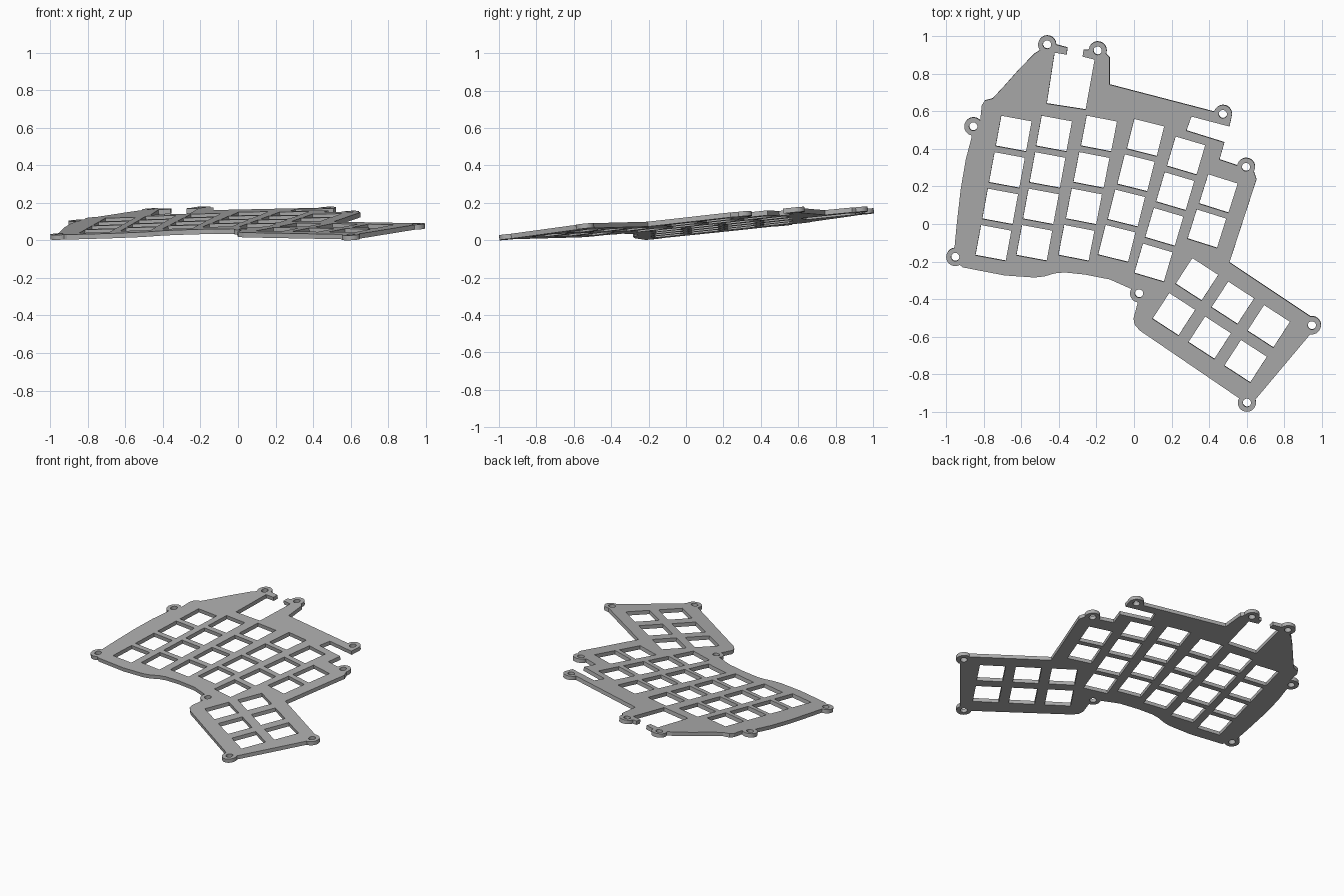
import bpy, bmesh
from math import sin, cos, radians
from mathutils import Matrix, Vector

cube = bpy.data.objects.get("Cube")
if cube:
    bpy.data.objects.remove(cube, do_unlink=True)

THICK = 0.026
SLOPE_X, SLOPE_Y, LIFT = 0.047, 0.097, 0.094
EYELET, SCREW, KEY = 0.048, 0.022, 0.164

grey = bpy.data.materials.new("plain grey")
grey.use_nodes = True
tone = (0.42, 0.42, 0.42, 1)
grey.diffuse_color = tone
grey.node_tree.nodes["Principled BSDF"].inputs["Base Color"].default_value = tone

screw_centres = []


def arc(centre, radius, start, end, steps):
    """Clockwise arc between two angles in degrees."""
    return [(centre[0] + radius * cos(radians(start + (end - start) * i / steps)),
             centre[1] + radius * sin(radians(start + (end - start) * i / steps)))
            for i in range(steps + 1)]


def eyelet(x, y, start, end):
    """Rounded screw lug forming part of the outline."""
    screw_centres.append((x, y))
    return arc((x, y), EYELET, start, end, 20)


def key_hole(x, y, angle):
    turn = Matrix.Rotation(radians(angle), 2)
    h = KEY / 2
    return [tuple(Vector((x, y)) + turn @ Vector(c))
            for c in ((-h, -h), (h, -h), (h, h), (-h, h))]


# Outer edge, clockwise from the back left lug
outline = (
    eyelet(-.463, .955, 218, 0)
    + [(-.354, .939), (-.359, .902), (-.423, .912), (-.465, .641),
       (-.258, .609), (-.21, .875), (-.274, .891), (-.269, .928)]
    + eyelet(-.194, .923, 175, -20)
    + [(-.13, .886), (-.13, .742)]
    + eyelet(.473, .585, 165, -10)
    + [(.508, .519), (.306, .572), (.279, .497), (.481, .434), (.455, .343)]
    + eyelet(.596, .303, 170, -30)
    + [(.652, .237), (.508, -.205)]
    # thumb section
    + eyelet(.947, -.54, 100, -100)
    + eyelet(.601, -.952, 20, -210)
    + [(.03, -.567), (.003, -.535), (-.003, -.503), (.02, -.418)]
    + eyelet(.027, -.37, 255, 150)
    # curved front edge
    + [(-.13, -.295), (-.263, -.269), (-.37, -.258), (-.423, -.263),
       (-.476, -.279), (-.53, -.285), (-.689, -.274), (-.912, -.231)]
    + eyelet(-.952, -.176, 300, 95)
    # outer side
    + [(-.944, 0), (-.923, .184), (-.896, .343), (-.864, .465)]
    + eyelet(-.856, .519, 260, 40)
    + [(-.811, .63), (-.795, .657), (-.753, .668), (-.689, .737),
       (-.609, .827), (-.53, .907)]
)

# Key columns: rear hole centre, step to the next hole, count, hole angle
columns = [
    (-.641, .481, -.036, -.194, 4, -10.5),
    (-.426, .481, -.035, -.194, 4, -10.5),
    (-.187, .481, -.04, -.194, 4, -11),
    (.061, .46, -.051, -.188, 4, -14),
    (.277, .364, -.058, -.19, 4, -16.5),
    (.449, .162, -.061, -.187, 2, -17.5),
    (.335, -.295, .191, -.125, 3, -33),
    (.212, -.481, .191, -.125, 3, -33),
]
loops = [outline]
for x, y, dx, dy, count, angle in columns:
    loops += [key_hole(x + dx * i, y + dy * i, angle) for i in range(count)]
loops += [arc(c, SCREW, 360, 0, 20)[:-1] for c in screw_centres]

# Flat filled profile with holes, extruded
profile = bpy.data.curves.new("plate_profile", "CURVE")
profile.dimensions = "2D"
profile.fill_mode = "BOTH"
profile.extrude = THICK / 2
for loop in loops:
    spline = profile.splines.new("POLY")
    spline.points.add(len(loop) - 1)
    for point, (x, y) in zip(spline.points, loop):
        point.co = (x, y, 0, 1)
    spline.use_cyclic_u = True
source = bpy.data.objects.new("plate_profile", profile)
bpy.context.scene.collection.objects.link(source)
bpy.context.view_layer.update()
evaluated = source.evaluated_get(bpy.context.evaluated_depsgraph_get())
mesh = bpy.data.meshes.new_from_object(evaluated)
bpy.data.objects.remove(source, do_unlink=True)

# Tilt the plate, keeping its walls square to its top face
bm = bmesh.new()
bm.from_mesh(mesh)
bmesh.ops.remove_doubles(bm, verts=bm.verts, dist=0.0002)
for v in bm.verts:
    below = THICK / 2 - v.co.z
    x, y = v.co.x, v.co.y
    v.co = (x + SLOPE_X * below, y + SLOPE_Y * below,
            LIFT + SLOPE_X * x + SLOPE_Y * y - below)
bmesh.ops.recalc_face_normals(bm, faces=bm.faces)
low = min(v.co.z for v in bm.verts)
bmesh.ops.translate(bm, verts=bm.verts, vec=(0, 0, -low))
for f in bm.faces:
    f.smooth = False
    f.material_index = 0
bm.to_mesh(mesh)
bm.free()

mesh.materials.clear()
mesh.materials.append(grey)
plate = bpy.data.objects.new("switch_plate", mesh)
bpy.context.scene.collection.objects.link(plate)
